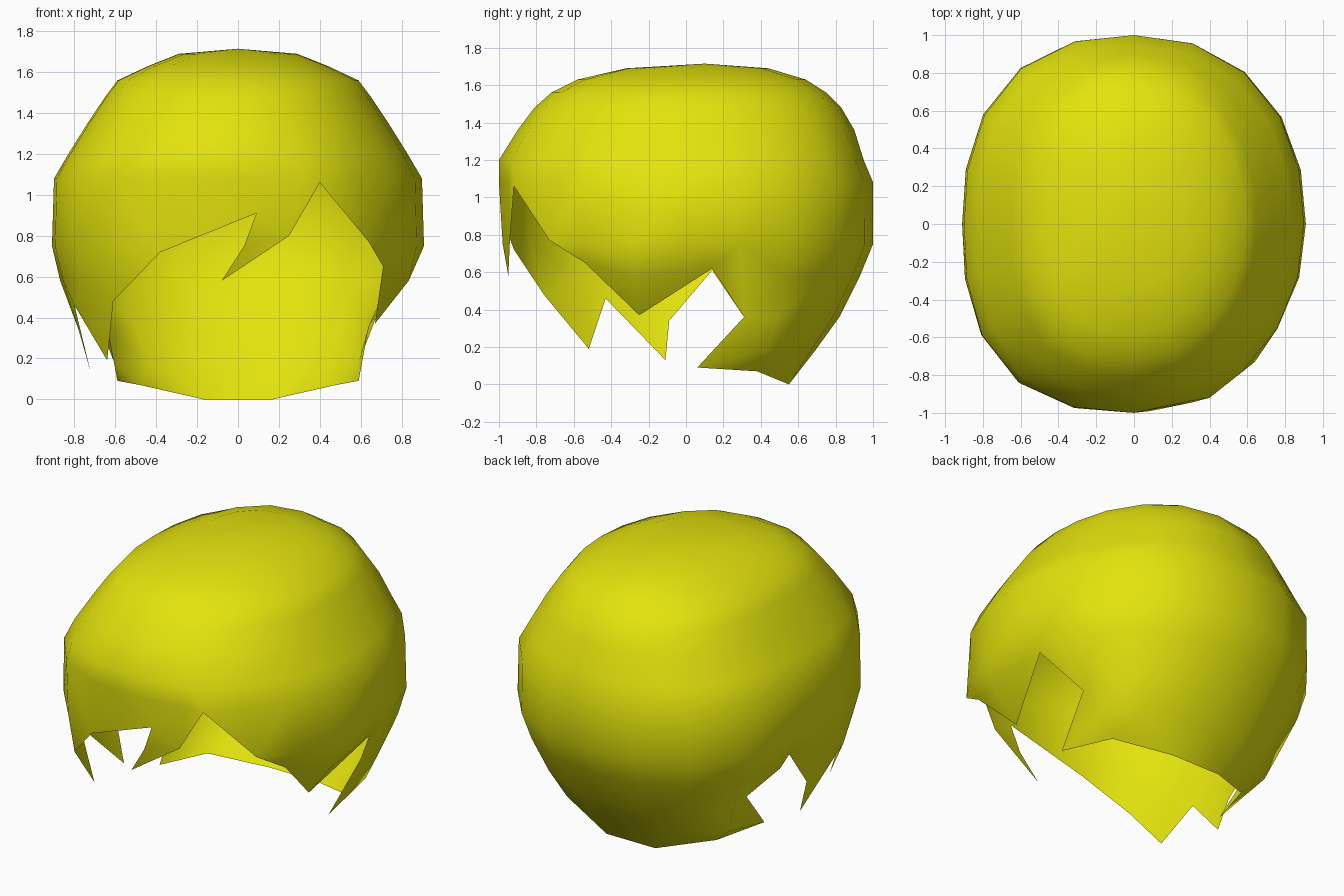
import bpy, bmesh, math
from mathutils import Vector
from mathutils.geometry import delaunay_2d_cdt, intersect_point_line

if "Cube" in bpy.data.objects:
    bpy.data.objects.remove(bpy.data.objects["Cube"])

TAU = 2 * math.pi
COLS = 20

# Dome rings: height, half width, front depth, back depth
RINGS = [
    (0.00, 0.60, 0.62, 0.57), (0.18, 0.72, 0.72, 0.69),
    (0.36, 0.78, 0.80, 0.82), (0.58, 0.87, 0.93, 0.93),
    (0.75, 0.91, 0.98, 1.00), (1.08, 0.90, 1.00, 1.00),
    (1.20, 0.83, 1.00, 0.95), (1.36, 0.73, 0.90, 0.90),
    (1.48, 0.65, 0.81, 0.83), (1.56, 0.59, 0.72, 0.75),
    (1.63, 0.44, 0.58, 0.64), (1.69, 0.29, 0.32, 0.44),
]
TOP = 1.715

# Ragged lower hem: nape, right side, fringe, left side, nape
HEM = [
    (0.17, 0.55, 0.0), (0.48, 0.38, 0.07), (0.59, 0.06, 0.09),
    (0.64, 0.31, 0.36), (0.82, 0.14, 0.62), (0.67, -0.25, 0.37),
    (0.71, -0.54, 0.65), (0.64, -0.73, 0.77), (0.40, -0.92, 1.06),
    (0.25, -0.94, 0.80), (-0.08, -0.95, 0.58), (0.03, -0.98, 0.75),
    (0.09, -0.99, 0.91), (-0.38, -0.92, 0.72), (-0.61, -0.76, 0.48),
    (-0.64, -0.52, 0.19), (-0.80, -0.43, 0.46), (-0.72, -0.11, 0.13),
    (-0.78, -0.09, 0.34), (-0.82, 0.14, 0.61), (-0.64, 0.31, 0.36),
    (-0.59, 0.06, 0.09), (-0.48, 0.38, 0.07), (-0.17, 0.55, 0.0),
]


def dome_point(u, z):
    """Point on the dome at angle u (0 = back, going to the right) and height z."""
    if z >= TOP - 1e-5:
        return Vector((0, 0.1, TOP))
    rows = RINGS + [(TOP, 0, 0, 0)]
    for lo, hi in zip(rows, rows[1:]):
        if z <= hi[0] + 1e-6:
            break
    t = (z - lo[0]) / (hi[0] - lo[0])
    a, front, back = (lo[i] + (hi[i] - lo[i]) * t for i in (1, 2, 3))
    s, c = math.sin(u), math.cos(u)
    # The left side is fuller than the right
    if c > 0:
        b, n = back, 2.2 if s > 0 else 2.4
    else:
        b, n = front, 2.05 if s > 0 else 2.6
    r = (abs(s / a) ** n + abs(c / b) ** n) ** (-1 / n)
    return Vector((r * s, r * c, z))


# Unrolled outline: hem, back seam up, crown row, back seam down
hem2d = [Vector((math.atan2(x, y) % TAU, z)) for x, y, z in HEM]
outline = list(hem2d)
place = [Vector(p) for p in HEM]


def add(u, z, co=None):
    outline.append(Vector((u, z)))
    place.append(co or dome_point(u, z))


heights = [r[0] for r in RINGS]
nape = Vector((0, 0.55, 0))
for z in heights:
    add(TAU, z, nape if z == 0 else None)
for k in range(COLS, -1, -1):
    add(TAU * k / COLS, TOP)
for z in reversed(heights):
    add(0, z, nape if z == 0 else None)
count = len(outline)


def inside(p):
    """Even-odd test against the unrolled outline."""
    hit = False
    for i in range(count):
        a, b = outline[i - 1], outline[i]
        if (a.y > p.y) != (b.y > p.y):
            if p.x < a.x + (p.y - a.y) * (b.x - a.x) / (b.y - a.y):
                hit = not hit
    return hit


def clear_of_hem(p):
    for a, b in zip(hem2d, hem2d[1:]):
        t = intersect_point_line(p, a, b)[1]
        if (p - a.lerp(b, min(1, max(0, t)))).length < 0.07:
            return False
    return True


# Regular dome points inside the outline
points = list(outline)
for z in heights[1:]:
    for k in range(1, COLS):
        p = Vector((TAU * k / COLS, z))
        if z > 1.15 or (inside(p) and clear_of_hem(p)):
            points.append(p)

edges = [(i, (i + 1) % count) for i in range(count)]
verts, _, faces, orig, _, _ = delaunay_2d_cdt(points, edges, [], 0, 1e-5, True)

# Wrap the flat pattern around the head
bm = bmesh.new()
bverts = []
for v, ids in zip(verts, orig):
    first = min(ids) if ids else count
    co = place[first] if first < count else dome_point(v[0], v[1])
    bverts.append(bm.verts.new(co))
for f in faces:
    if inside(sum((verts[i] for i in f), Vector((0, 0))) / len(f)):
        bm.faces.new([bverts[i] for i in f])
bmesh.ops.delete(bm, geom=[v for v in bm.verts if not v.link_faces], context='VERTS')
bmesh.ops.remove_doubles(bm, verts=bm.verts, dist=0.001)
bmesh.ops.dissolve_degenerate(bm, edges=bm.edges, dist=0.0005)
bmesh.ops.recalc_face_normals(bm, faces=bm.faces)
if sum(f.normal.dot(f.calc_center_median() - Vector((0, 0, 0.8))) for f in bm.faces) < 0:
    bmesh.ops.reverse_faces(bm, faces=bm.faces)
for f in bm.faces:
    f.smooth = True

mesh = bpy.data.meshes.new("hair_cap")
bm.to_mesh(mesh)
bm.free()
mat = bpy.data.materials.new("yellow")
mat.diffuse_color = (0.77, 0.77, 0.004, 1)
mat.use_nodes = True
mat.node_tree.nodes["Principled BSDF"].inputs["Base Color"].default_value = mat.diffuse_color
mesh.materials.append(mat)
hair = bpy.data.objects.new("hair_cap", mesh)
bpy.context.collection.objects.link(hair)
